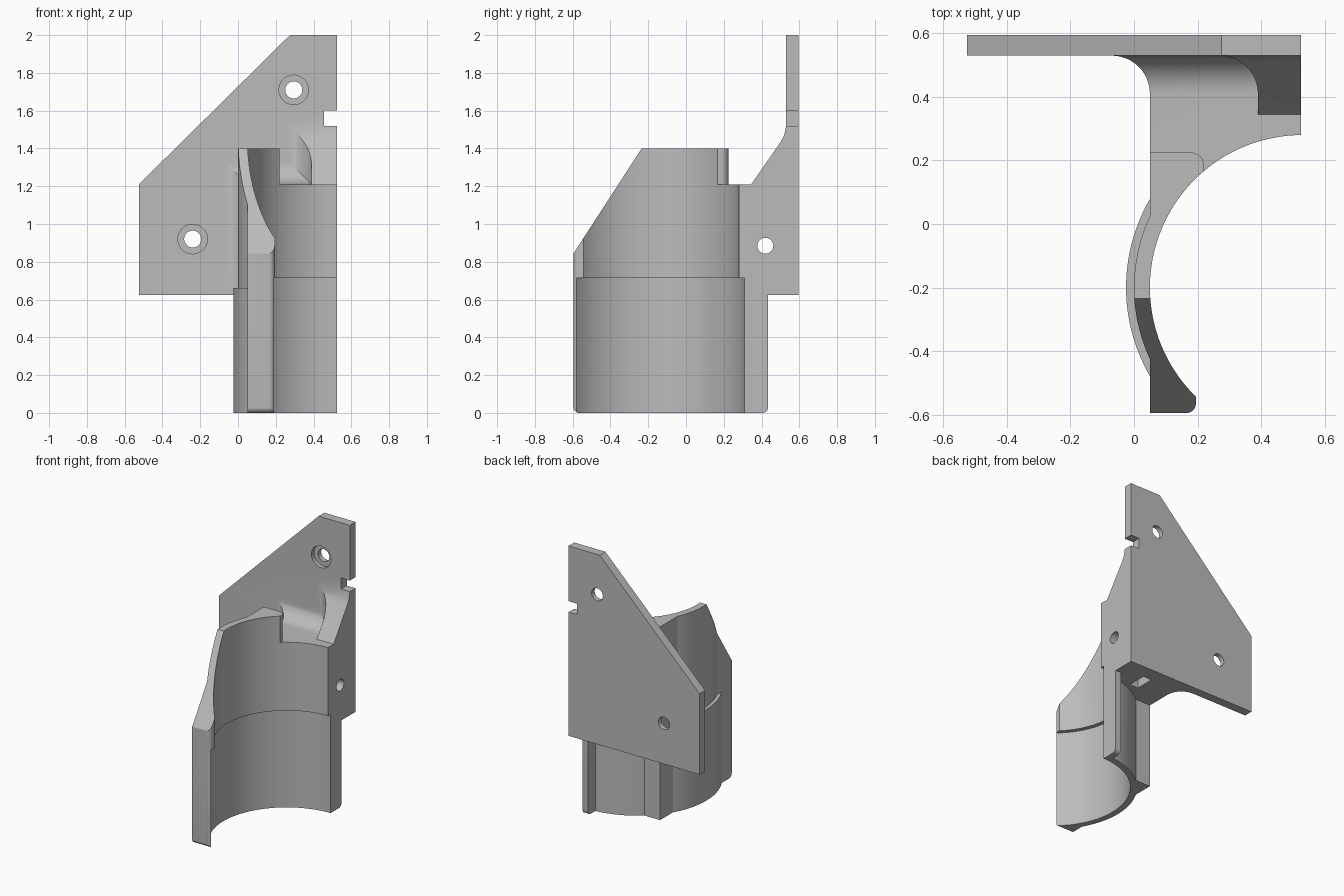
import bpy
from math import cos, sin, radians
from mathutils import Vector

if "Cube" in bpy.data.objects:
    bpy.data.objects.remove(bpy.data.objects["Cube"], do_unlink=True)

CX, CY = 0.53, -0.2        # axis of the curved cradle
FRONT, LEFT, RIGHT = -0.595, 0.05, 0.525

grey = bpy.data.materials.new("plain_grey")
grey.use_nodes = True
grey.diffuse_color = (0.5, 0.5, 0.5, 1)
grey.node_tree.nodes["Principled BSDF"].inputs["Base Color"].default_value = (0.5, 0.5, 0.5, 1)


def arc(cx, cy, r, start, end, n=12):
    """Points along an arc, angles in degrees."""
    angles = [radians(start + (end - start) * i / n) for i in range(n + 1)]
    return [(cx + r * cos(a), cy + r * sin(a)) for a in angles]


def prism(name, points, axis, lo, hi):
    """Extrude a 2D outline along an axis."""
    place = {"x": lambda u, v, w: (w, u, v),
             "y": lambda u, v, w: (u, w, v),
             "z": lambda u, v, w: (u, v, w)}[axis]
    n = len(points)
    verts = [Vector(place(u, v, w)) for w in (lo, hi) for u, v in points]
    faces = [list(range(n))[::-1], list(range(n, 2 * n))]
    faces += [[i, (i + 1) % n, n + (i + 1) % n, n + i] for i in range(n)]
    mesh = bpy.data.meshes.new(name)
    mesh.from_pydata(verts, [], faces)
    obj = bpy.data.objects.new(name, mesh)
    bpy.context.collection.objects.link(obj)
    bpy.context.view_layer.objects.active = obj
    bpy.ops.object.mode_set(mode="EDIT")
    bpy.ops.mesh.select_all(action="SELECT")
    bpy.ops.mesh.normals_make_consistent(inside=False)
    bpy.ops.object.mode_set(mode="OBJECT")
    return obj


def cylinder(name, u, v, r, axis, lo, hi, n=40):
    return prism(name, arc(u, v, r, 0, 360 - 360 / n, n - 1), axis, lo, hi)


def combine(target, tool, operation):
    """Apply a boolean and discard the tool."""
    mod = target.modifiers.new("combine", "BOOLEAN")
    mod.operation, mod.solver, mod.object = operation, "EXACT", tool
    bpy.context.view_layer.objects.active = target
    bpy.ops.object.modifier_apply(modifier=mod.name)
    bpy.data.objects.remove(tool, do_unlink=True)


# Mounting plate with clipped corner and edge notch
bracket = prism("mounting_bracket", [
    (-0.525, 0.625), (RIGHT, 0.625), (RIGHT, 1.52), (0.455, 1.52), (0.455, 1.6),
    (RIGHT, 1.6), (RIGHT, 2), (0.275, 2), (-0.525, 1.21)], "y", 0.53, 0.595)

# Front lip shared by both halves of the cradle
lip = [(LEFT, FRONT)] + arc(0.165, FRONT + 0.03, 0.03, -90, 0, 6) + [(0.195, CY)]

# Lower cradle, thicker, with a rear corner block and clamping flange
lower = prism("lower_cradle", lip + [(RIGHT, CY), (RIGHT, 0.435), (0.48, 0.435)]
              + arc(CX, CY, 0.555, 95.2, 130, 16) + [(LEFT, 0.225)]
              + arc(CX, CY, 0.555, 149.8, 210.2, 32), "z", 0, 0.66)
side_outline = (arc(FRONT + 0.03, 0.03, 0.03, 180, 270, 6)
                + arc(0.405, 0.03, 0.03, 270, 360, 6) + [(0.435, 0.8), (FRONT, 0.8)])
combine(lower, prism("side_outline", side_outline, "x", -0.2, 0.7), "INTERSECT")

# Upper cradle, thinner, rounded at its rear corner
upper = prism("upper_cradle", lip + [(0.22, CY)] + arc(0.18, 0.185, 0.04, 0, 90, 8)
              + [(LEFT, 0.225)] + arc(CX, CY, 0.53, 154.9, 205.1, 32), "z", 0.62, 1.4)
slope = [(-0.7, 0.683), (-0.7, 1.5), (-0.17, 1.5)]
combine(upper, prism("front_slope", slope, "x", -0.3, 0.7), "DIFFERENCE")

# Solid link between cradle and plate, filleted into the plate
link = prism("cradle_link", [(LEFT, 0.1), (RIGHT, 0.1), (RIGHT, 0.56), (-0.07, 0.56)]
             + arc(-0.07, 0.41, 0.12, 90, 0), "z", 0.625, 1.5)
link_side = [(0, 0.5), (0.56, 0.5), (0.56, 1.33)] + arc(0.41, 1.33, 0.12, 0, -90) + [(0, 1.21)]
combine(link, prism("link_side", link_side, "x", -0.3, 0.7), "INTERSECT")

# Sloping gusset above the link
gusset = prism("gusset", [(0.39, 0.3), (RIGHT, 0.3), (RIGHT, 0.56), (0.27, 0.56)]
               + arc(0.27, 0.41, 0.12, 90, 0), "z", 1.1, 1.6)
gusset_side = [(0.345, 1.1), (0.345, 1.21), (0.505, 1.44), (0.52, 1.47), (0.53, 1.52),
               (0.56, 1.52), (0.56, 1.1)]
combine(gusset, prism("gusset_side", gusset_side, "x", 0.2, 0.7), "INTERSECT")

for part in (link, gusset, upper, lower):
    combine(bracket, part, "UNION")

# Stepped bore: wider below, narrower above
combine(bracket, cylinder("lower_bore", CX, CY, 0.51, "z", -0.1, 0.715, 128), "DIFFERENCE")
combine(bracket, cylinder("upper_bore", CX, CY, 0.48, "z", 0.6, 1.8, 128), "DIFFERENCE")

# Counterbored screw holes in the plate
for x, z in ((0.295, 1.71), (-0.24, 0.92)):
    combine(bracket, cylinder("screw_hole", x, z, 0.045, "y", 0.4, 0.7), "DIFFERENCE")
    combine(bracket, cylinder("counterbore", x, z, 0.078, "y", 0.4, 0.56), "DIFFERENCE")

# Cross bolt hole and nut pocket
combine(bracket, cylinder("bolt_hole", 0.42, 0.885, 0.042, "x", -0.1, 0.7), "DIFFERENCE")
pocket = [(0.26, 0.35), (0.33, 0.35), (0.33, 0.49), (0.26, 0.49)]
combine(bracket, prism("nut_pocket", pocket, "z", 0.5, 0.96), "DIFFERENCE")

# Finish
bracket.data.materials.clear()
bracket.data.materials.append(grey)
for face in bracket.data.polygons:
    face.material_index = 0
bpy.ops.object.select_all(action="DESELECT")
bracket.select_set(True)
bpy.context.view_layer.objects.active = bracket
bpy.ops.object.shade_smooth_by_angle(angle=radians(20))
